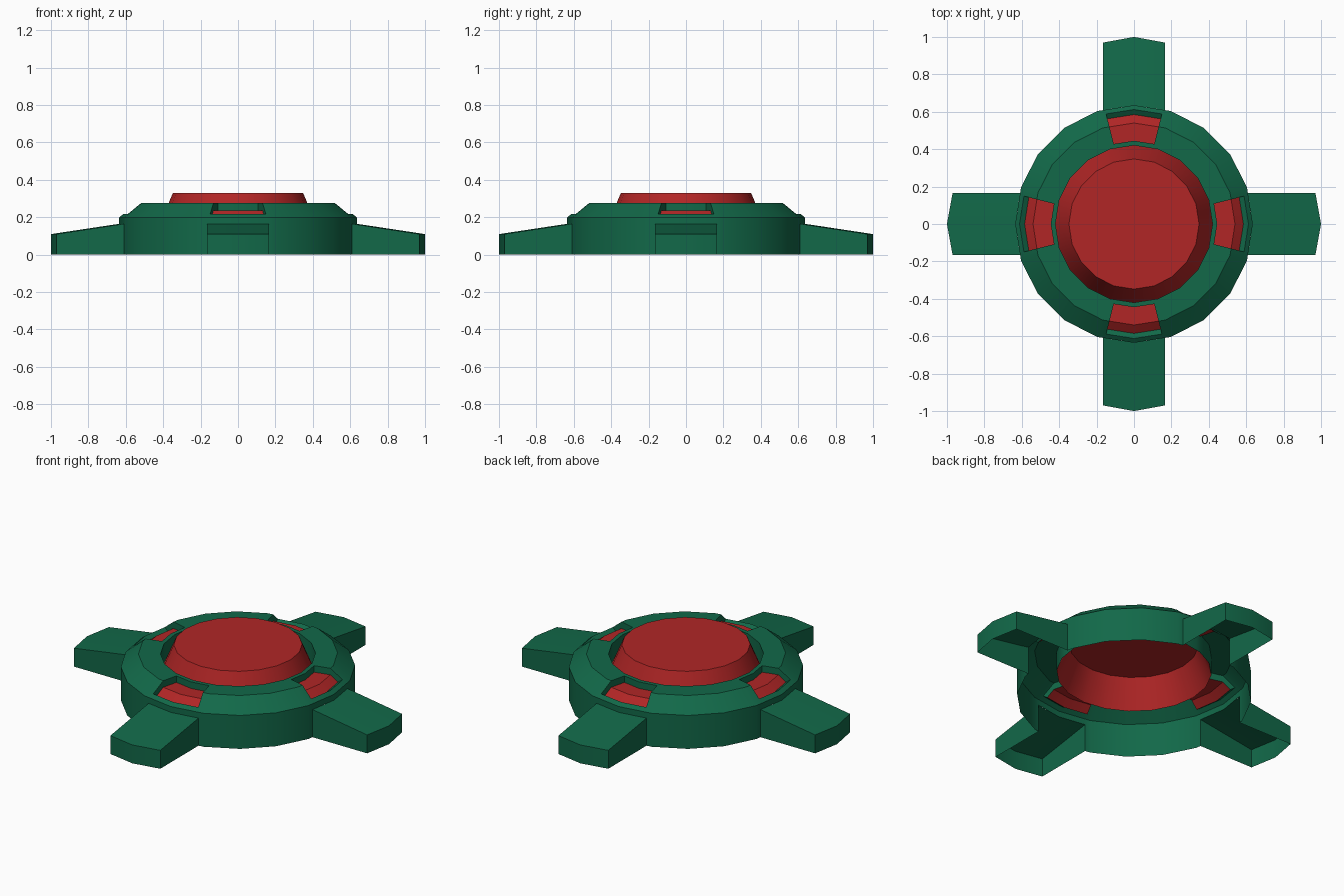
import bpy, bmesh, math

if "Cube" in bpy.data.objects:
    bpy.data.objects.remove(bpy.data.objects["Cube"])

STEP = 18.0          # body is a 20-sided ring
ARM_W = 0.165        # arm half width
ARM_A = math.degrees(math.atan2(ARM_W, 0.609))
VENT_A = 14.2        # vent half angle


def material(name, rgb):
    m = bpy.data.materials.new(name)
    m.diffuse_color = (*rgb, 1)
    m.use_nodes = True
    m.node_tree.nodes["Principled BSDF"].inputs["Base Color"].default_value = m.diffuse_color
    return m


green = material("dark_green", (0.006, 0.14, 0.066))
red = material("deep_red", (0.44, 0.019, 0.019))


def pt(deg, r, z):
    """Point on the 20-sided outline of corner radius r."""
    local = deg % STEP - STEP / 2
    k = r * math.cos(math.radians(STEP / 2)) / math.cos(math.radians(local))
    a = math.radians(deg)
    return (k * math.cos(a), k * math.sin(a), z)


def strip(bm, profile, angles):
    """Sweep an (r, z) profile through a list of angles."""
    rows = [[bm.verts.new(pt(a, r, z)) for r, z in profile] for a in angles]
    for p, q in zip(rows, rows[1:]):
        for i in range(len(profile) - 1):
            bm.faces.new((p[i], q[i], q[i + 1], p[i + 1]))


def finish(bm, name, mat):
    bmesh.ops.remove_doubles(bm, verts=bm.verts, dist=0.0004)
    me = bpy.data.meshes.new(name)
    bm.to_mesh(me)
    bm.free()
    ob = bpy.data.objects.new(name, me)
    me.materials.append(mat)
    bpy.context.collection.objects.link(ob)
    bpy.ops.object.select_all(action='DESELECT')
    bpy.context.view_layer.objects.active = ob
    ob.select_set(True)
    bpy.ops.object.shade_smooth_by_angle(angle=math.radians(25))
    return ob


def between(base, a):
    return [base + d for d in (a, 18, 36, 54, 72, 90 - a)]


QUARTERS = (0, 90, 180, 270)

# Outer wall, open underneath and cut away below each arm root
bm = bmesh.new()
for b in QUARTERS:
    strip(bm, [(0.635, 0), (0.635, 0.165), (0.635, 0.2)], between(b, ARM_A))
    strip(bm, [(0.635, 0.165), (0.635, 0.2)], [b - ARM_A, b, b + ARM_A])
finish(bm, "hub_wall", green)

# Bevelled upper ring with four vent notches
bm = bmesh.new()
side = [(0.612, 0.218), (0.54, 0.275), (0.445, 0.275),
        (0.445, 0.236), (0.54, 0.236), (0.585, 0.2)]
for b in QUARTERS:
    strip(bm, [(0.635, 0.2), (0.612, 0.218), (0.54, 0.275), (0.445, 0.275),
               (0.42, 0.275), (0.42, 0.16)], between(b, VENT_A))
    vent = [b - VENT_A, b, b + VENT_A]
    strip(bm, [(0.635, 0.2), (0.612, 0.218), (0.585, 0.2)], vent)
    strip(bm, [(0.445, 0.236), (0.445, 0.275), (0.42, 0.275), (0.42, 0.16)], vent)
    bm.faces.new([bm.verts.new(pt(b - VENT_A, r, z)) for r, z in reversed(side)])
    bm.faces.new([bm.verts.new(pt(b + VENT_A, r, z)) for r, z in side])
finish(bm, "hub_upper_ring", green)

# Red panels sunk in the vents
bm = bmesh.new()
for b in QUARTERS:
    strip(bm, [(0.585, 0.2), (0.54, 0.236), (0.445, 0.236)],
          [b - VENT_A, b, b + VENT_A])
finish(bm, "vent_panels", red)

# Red central cap
bm = bmesh.new()
ring = [i * STEP for i in range(21)]
strip(bm, [(0.42, 0.16), (0.348, 0.33)], ring)
bm.faces.new([bm.verts.new(pt(a, 0.348, 0.33)) for a in ring[:-1]])
finish(bm, "centre_cap", red)

# Four hollow sloping arms
outline = [(0.609, -ARM_W), (0.97, -ARM_W), (1.0, 0), (0.97, ARM_W), (0.609, ARM_W)]
for n, b in zip(("right", "back", "left", "front"), QUARTERS):
    bm = bmesh.new()
    c, s = math.cos(math.radians(b)), math.sin(math.radians(b))

    def vert(x, y, z):
        return bm.verts.new((x * c - y * s, x * s + y * c, z))

    low = [vert(x, y, 0) for x, y in outline]
    top = [vert(x, y, 0.11 if x > 0.9 else 0.165) for x, y in outline]
    root = vert(0.635, 0, 0.165)
    for i in range(4):
        bm.faces.new((low[i], low[i + 1], top[i + 1], top[i]))
    bm.faces.new((top[0], top[1], top[2], root))
    bm.faces.new((root, top[2], top[3], top[4]))
    finish(bm, n + "_arm", green)
